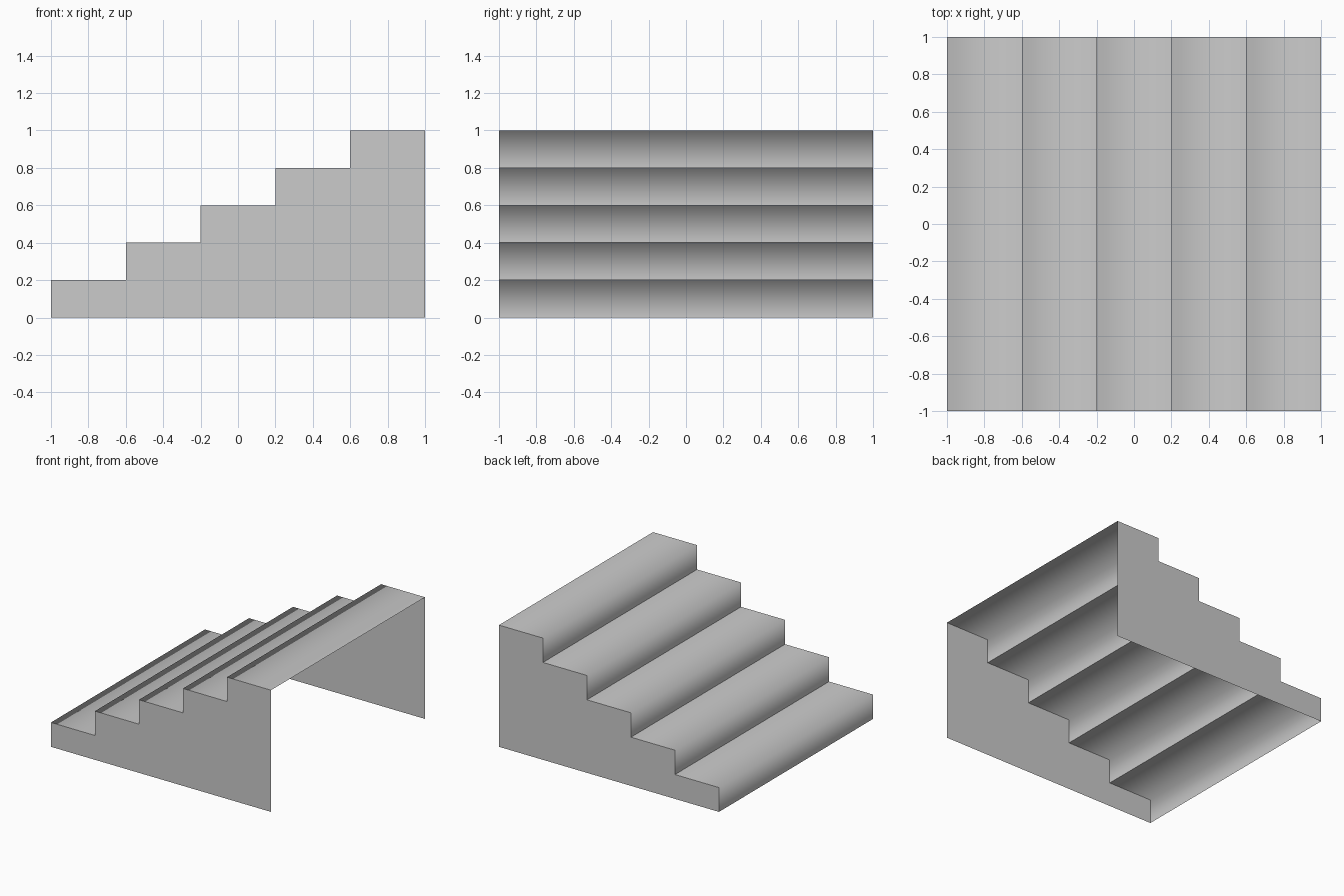
import bpy

if "Cube" in bpy.data.objects:
    bpy.data.objects.remove(bpy.data.objects["Cube"])

STEPS, RUN, RISE = 5, 0.4, 0.2


def add_sheet(name, verts, faces, smooth=False):
    mesh = bpy.data.meshes.new(name)
    mesh.from_pydata(verts, [], faces)
    for p in mesh.polygons:
        p.use_smooth = smooth
    mesh.update()
    obj = bpy.data.objects.new(name, mesh)
    bpy.context.collection.objects.link(obj)
    return obj


# Steps: open riser + tread sheets, shaded smoothly over the nose only
for i in range(STEPS):
    x, z = -1 + i * RUN, i * RISE
    profile = [(x, z), (x, z + RISE), (x + RUN, z + RISE)]
    verts = [(px, y, pz) for px, pz in profile for y in (-1, 1)]
    add_sheet(f"step_{i + 1}", verts, [(0, 2, 3, 1), (2, 4, 5, 3)][:], smooth=True).data.flip_normals()
    mesh = bpy.data.objects[f"step_{i + 1}"].data
    # Treads face up
    if mesh.polygons[1].normal.z < 0:
        mesh.flip_normals()

# Side walls: stepped outline, one thin sheet each (back and bottom stay open)
outline = [(1, 0)]
for i in reversed(range(STEPS)):
    x, z = -1 + i * RUN, (i + 1) * RISE
    outline += [(x + RUN, z), (x, z)]
outline.append((-1, 0))

for name, y in (("front_wall", -1), ("back_wall", 1)):
    wall = add_sheet(name, [(x, y, z) for x, z in outline], [tuple(range(len(outline)))])
    # Walls face outward
    if wall.data.polygons[0].normal.y * y < 0:
        wall.data.flip_normals()
